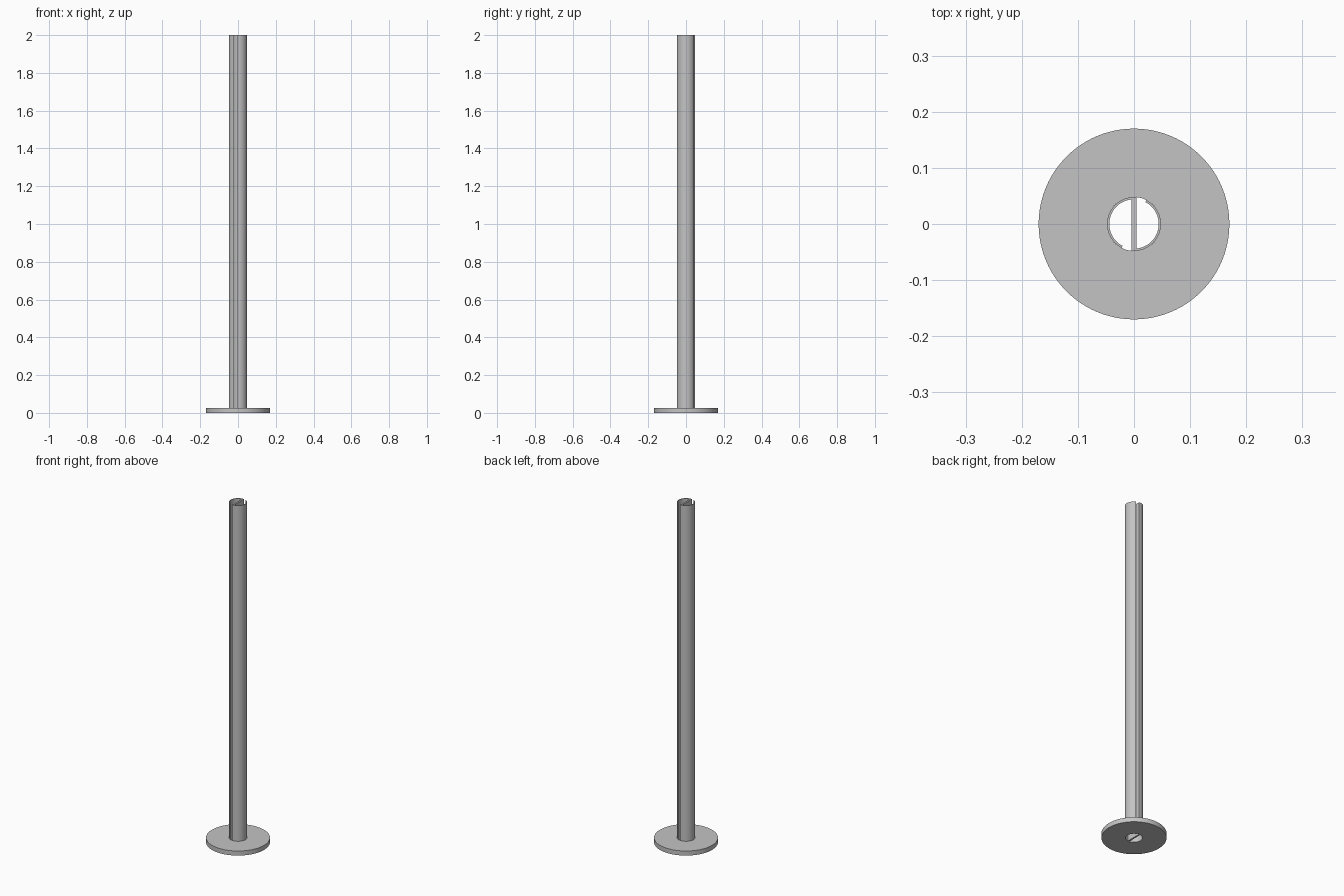
import bpy
import bmesh
from math import radians, degrees, acos, cos, sin, pi

cube = bpy.data.objects.get("Cube")
if cube:
    bpy.data.objects.remove(cube, do_unlink=True)

HEIGHT = 2.0
OUTER, INNER = 0.048, 0.044      # tube radii
WEB = 0.0045                     # half thickness of the central web
FLANGE_R, FLANGE_H = 0.17, 0.027
SEGMENTS = 96

grey = bpy.data.materials.new("plain_grey")
grey.use_nodes = True
colour = (0.55, 0.55, 0.55, 1)
grey.diffuse_color = colour
grey.node_tree.nodes["Principled BSDF"].inputs["Base Color"].default_value = colour


def arc(radius, start, end, steps):
    """Points along an arc, angles in degrees."""
    angles = [radians(start + (end - start) * i / steps) for i in range(steps + 1)]
    return [(radius * cos(a), radius * sin(a)) for a in angles]


def finish(name, bm):
    """Turn a bmesh into a smooth-shaded object with crisp edges."""
    bmesh.ops.recalc_face_normals(bm, faces=bm.faces)
    mesh = bpy.data.meshes.new(name)
    bm.to_mesh(mesh)
    bm.free()
    mesh.materials.append(grey)
    obj = bpy.data.objects.new(name, mesh)
    bpy.context.collection.objects.link(obj)
    bpy.ops.object.select_all(action="DESELECT")
    obj.select_set(True)
    bpy.context.view_layer.objects.active = obj
    bpy.ops.object.shade_smooth_by_angle(angle=radians(30))


# Slotted tube: two hooked walls joined by a web, repeated by a half turn
slot_edge = 242.4
half = arc(OUTER, degrees(acos(WEB / OUTER)), slot_edge, 40)
half += arc(INNER, slot_edge, degrees(acos(-WEB / INNER)), 40)
outline = half + [(-x, -y) for x, y in half]

bm = bmesh.new()
base = bm.faces.new([bm.verts.new((x, y, 0)) for x, y in outline])
top = bmesh.ops.extrude_face_region(bm, geom=[base], use_keep_orig=True)["geom"]
bmesh.ops.translate(bm, vec=(0, 0, HEIGHT),
                    verts=[v for v in top if isinstance(v, bmesh.types.BMVert)])
finish("slotted_tube", bm)

# Flange: rectangular section spun round the tube
bm = bmesh.new()
section = [(OUTER, 0), (FLANGE_R, 0), (FLANGE_R, FLANGE_H), (OUTER, FLANGE_H)]
ring = [bm.verts.new((r, 0, z)) for r, z in section]
edges = [bm.edges.new((ring[i - 1], ring[i])) for i in range(len(ring))]
bmesh.ops.spin(bm, geom=ring + edges, cent=(0, 0, 0), axis=(0, 0, 1),
               angle=2 * pi, steps=SEGMENTS, use_merge=True)
bmesh.ops.remove_doubles(bm, verts=bm.verts, dist=0.0001)
finish("base_flange", bm)
